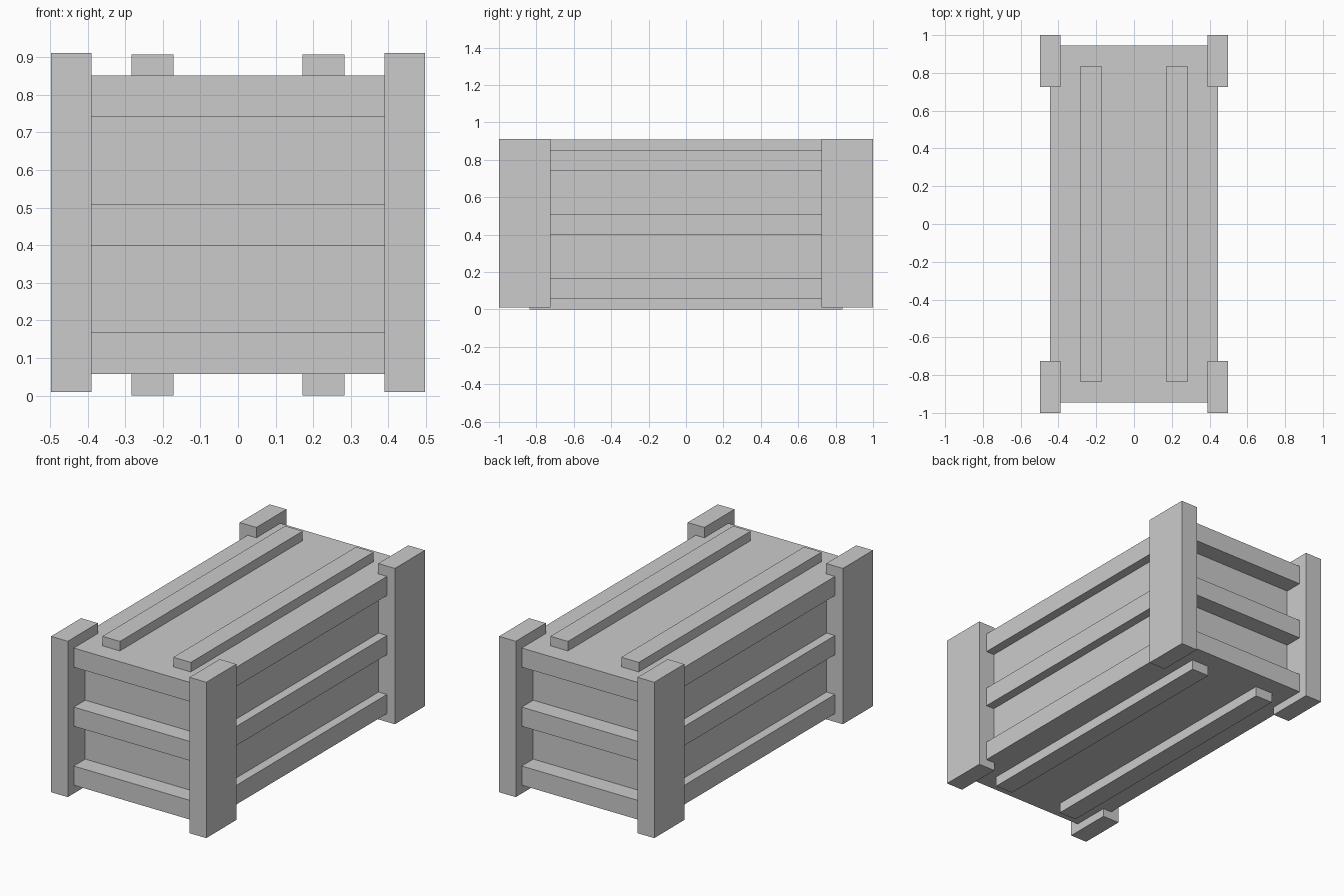
import bpy

if "Cube" in bpy.data.objects:
    bpy.data.objects.remove(bpy.data.objects["Cube"])

def box(name, x, y, z):
    """Axis-aligned box from (min, max) ranges."""
    bpy.ops.mesh.primitive_cube_add(size=1, location=[(a + b) / 2 for a, b in (x, y, z)])
    ob = bpy.context.object
    ob.name = name
    ob.scale = [b - a for a, b in (x, y, z)]
    bpy.ops.object.transform_apply(location=False, rotation=False, scale=True)
    return ob

def span(side, a, b):
    """Range a..b on the positive or mirrored negative side."""
    return tuple(sorted((side * a, side * b)))

BOTTOM, TOP = 0.058, 0.852
CORE_X, CORE_Y = 0.393, 0.84
POST_X, POST_Y = 0.39, 0.725

# Recessed crate body
box("crate_body", (-CORE_X, CORE_X), (-CORE_Y, CORE_Y), (BOTTOM, TOP))

# Corner posts
for sx in (-1, 1):
    for sy in (-1, 1):
        box("corner_post", span(sx, POST_X, 0.497), span(sy, POST_Y, 1.0), (0.01, 0.912))

# Three rows of slats on the sides and ends
for z in ((BOTTOM, 0.169), (0.399, 0.51), (0.741, TOP)):
    for s in (-1, 1):
        box("side_slat", span(s, CORE_X, 0.446), (-POST_Y, POST_Y), z)
        box("end_slat", (-POST_X, POST_X), span(s, CORE_Y, 0.945), z)

# Long battens on the lid and runners underneath
for s in (-1, 1):
    x = span(s, 0.171, 0.283)
    box("lid_batten", x, (-0.836, 0.836), (TOP, 0.907))
    box("bottom_runner", x, (-0.836, 0.836), (0.0, BOTTOM))
